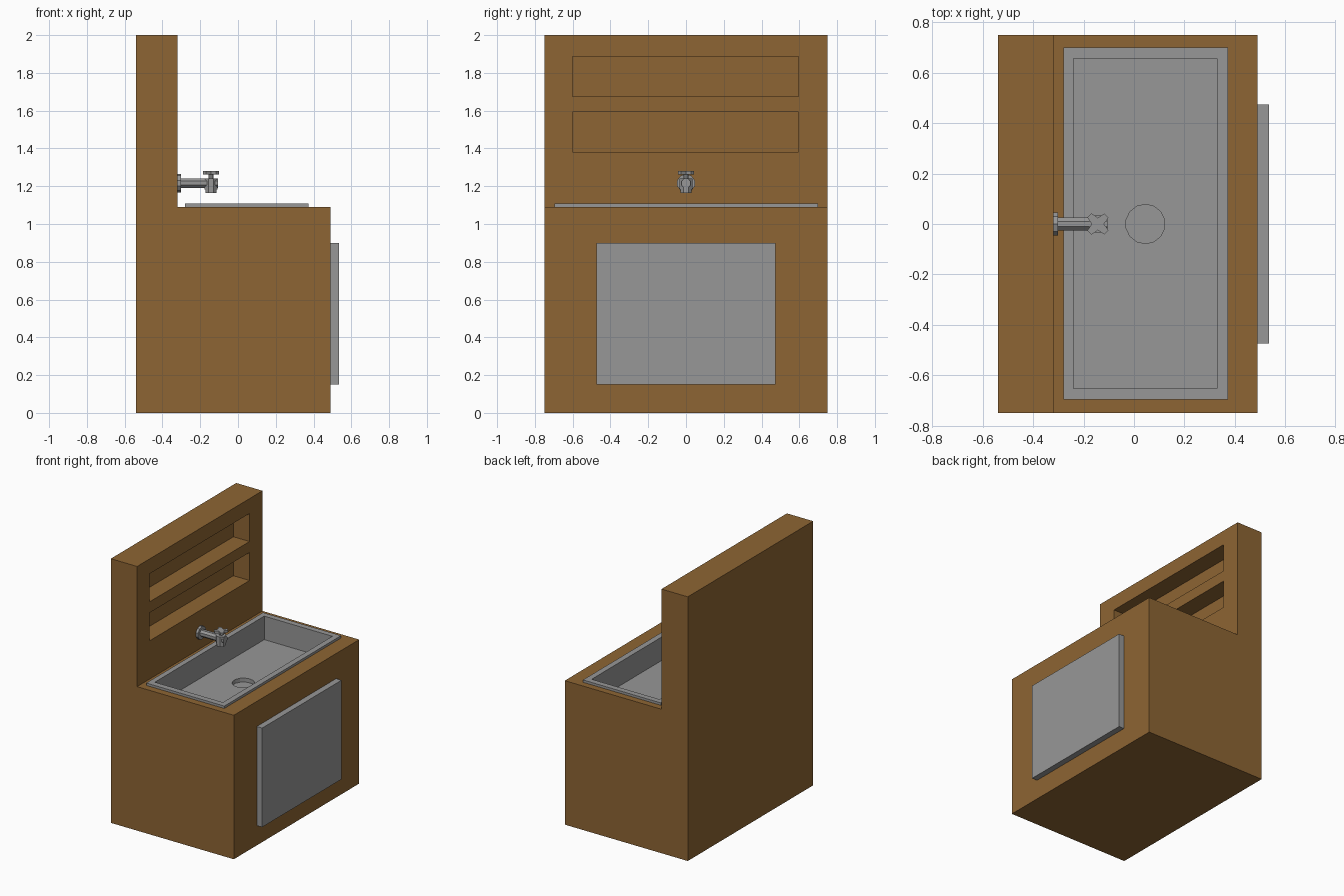
import bpy, bmesh, math
from mathutils import Matrix, Vector

if "Cube" in bpy.data.objects:
    bpy.data.objects.remove(bpy.data.objects["Cube"])


def material(name, rgb):
    m = bpy.data.materials.new(name)
    m.diffuse_color = (*rgb, 1.0)
    m.use_nodes = True
    m.node_tree.nodes["Principled BSDF"].inputs["Base Color"].default_value = m.diffuse_color
    return m


WOOD = material("brown wood", (0.27, 0.13, 0.033))
STEEL = material("grey steel", (0.31, 0.31, 0.31))


def finish(name, bm, mat):
    bmesh.ops.recalc_face_normals(bm, faces=bm.faces)
    me = bpy.data.meshes.new(name)
    bm.to_mesh(me)
    bm.free()
    me.materials.append(mat)
    ob = bpy.data.objects.new(name, me)
    bpy.context.collection.objects.link(ob)
    return ob


def prism(name, points, offset, mat):
    """Extrude a closed 3D polygon along an offset vector."""
    bm = bmesh.new()
    face = bm.faces.new([bm.verts.new(p) for p in points])
    ext = bmesh.ops.extrude_face_region(bm, geom=[face], use_keep_orig=True)
    verts = [v for v in ext["geom"] if isinstance(v, bmesh.types.BMVert)]
    bmesh.ops.translate(bm, vec=Vector(offset), verts=verts)
    return finish(name, bm, mat)


def box(name, x, y, z, mat):
    pts = [(x[0], y[0], z[0]), (x[1], y[0], z[0]), (x[1], y[1], z[0]), (x[0], y[1], z[0])]
    return prism(name, pts, (0, 0, z[1] - z[0]), mat)


def tube(name, start, end, radius, sides, mat, turn=0.0, end_radius=None):
    """Low-poly cylinder or cone between two points."""
    a, b = Vector(start), Vector(end)
    d = b - a
    rot = d.to_track_quat('Z', 'Y').to_matrix().to_4x4()
    bm = bmesh.new()
    bmesh.ops.create_cone(
        bm, cap_ends=True, segments=sides, radius1=radius,
        radius2=radius if end_radius is None else end_radius, depth=d.length,
        matrix=Matrix.Translation((a + b) / 2) @ rot @ Matrix.Rotation(turn, 4, 'Z'))
    return finish(name, bm, mat)


def cut(target, cutter):
    mod = target.modifiers.new("cut", 'BOOLEAN')
    mod.operation = 'DIFFERENCE'
    mod.solver = 'EXACT'
    mod.object = cutter
    bpy.context.view_layer.objects.active = target
    bpy.ops.object.modifier_apply(modifier=mod.name)
    bpy.data.objects.remove(cutter, do_unlink=True)


# Cabinet with tall backsplash, an L profile
profile = [(-0.54, 0), (0.49, 0), (0.49, 1.09), (-0.32, 1.09), (-0.32, 2.0), (-0.54, 2.0)]
cabinet = prism("cabinet", [(x, -0.75, z) for x, z in profile], (0, 1.5, 0), WOOD)

# Two shelf niches and the well for the sink
for z in (1.38, 1.675):
    cut(cabinet, box("niche_cutter", (-0.455, -0.2), (-0.6, 0.595), (z, z + 0.212), WOOD))
cut(cabinet, box("well_cutter", (-0.26, 0.35), (-0.675, 0.675), (0.88, 1.3), WOOD))

# Sink: raised rim over a straight-sided bowl with a round drain
bm = bmesh.new()
sink = box("sink", (-0.28, 0.373), (-0.697, 0.70), (1.09, 1.108), STEEL)
cut(sink, box("rim_cutter", (-0.24, 0.33), (-0.652, 0.657), (1.0, 1.3), STEEL))
bm.free()
bowl = box("sink_bowl", (-0.26, 0.35), (-0.675, 0.675), (0.885, 1.09), STEEL)
cut(bowl, box("bowl_cutter", (-0.24, 0.33), (-0.652, 0.657), (0.93, 1.3), STEEL))
cut(bowl, tube("drain_cutter", (0.045, 0, 0.9), (0.045, 0, 1.0), 0.078, 14, STEEL))

# Door plate on the front of the cabinet
box("door", (0.49, 0.535), (-0.475, 0.475), (0.15, 0.90), STEEL)

# Tap: wall flange, pipe, spout, stem and four-lobed handle
EIGHTH = math.pi / 8
AXIS, SPOUT = 1.216, -0.143
tube("tap_flange", (-0.32, 0, AXIS), (-0.301, 0, AXIS), 0.049, 10, STEEL)
tube("tap_pipe", (-0.305, 0, AXIS), (-0.106, 0, AXIS), 0.027, 8, STEEL, EIGHTH)
tube("tap_collar", (SPOUT, 0, 1.183), (SPOUT, 0, 1.242), 0.036, 8, STEEL, EIGHTH)
tube("tap_spout", (SPOUT, 0, 1.165), (SPOUT, 0, 1.19), 0.032, 8, STEEL, EIGHTH)
tube("tap_stem", (SPOUT, 0, 1.24), (SPOUT, 0, 1.266), 0.013, 8, STEEL, EIGHTH)
star = []
for k in range(4):
    mid = math.pi / 4 + k * math.pi / 2
    for da, r in ((-math.pi / 4, 0.024), (-0.24, 0.049), (0.24, 0.049)):
        star.append((SPOUT + r * math.cos(mid + da), r * math.sin(mid + da), 1.262))
prism("tap_handle", star, (0, 0, 0.018), STEEL)
